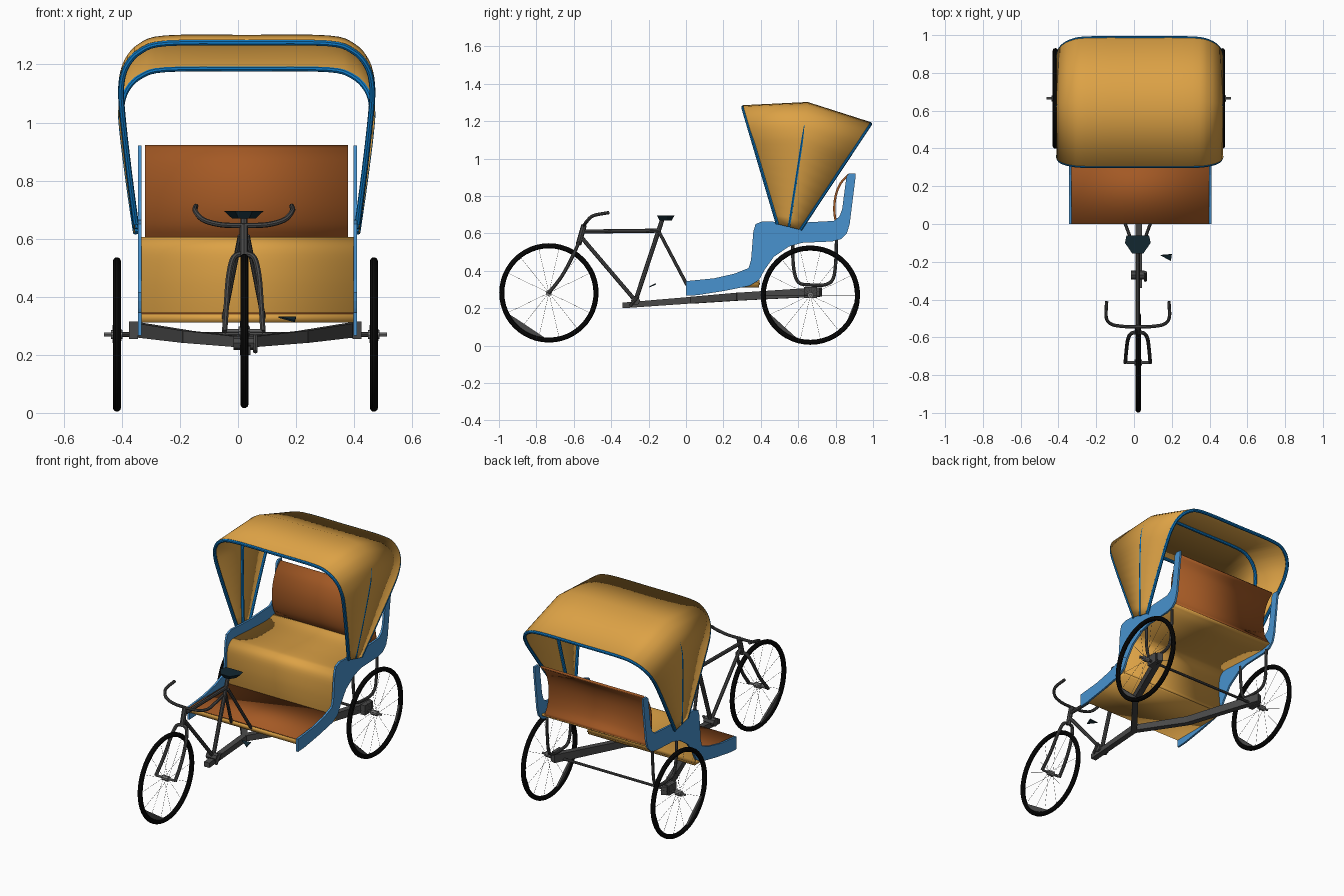
import bpy, bmesh, math
from mathutils import Vector

if "Cube" in bpy.data.objects:
    bpy.data.objects.remove(bpy.data.objects["Cube"])

CX = 0.025  # centre line of the vehicle


def mat(name, rgb):
    m = bpy.data.materials.new(name)
    m.diffuse_color = (*rgb, 1)
    m.use_nodes = True
    m.node_tree.nodes["Principled BSDF"].inputs["Base Color"].default_value = m.diffuse_color
    return m


TAN = mat("tan_cloth", (0.72, 0.36, 0.06))
BROWN = mat("brown_leather", (0.37, 0.10, 0.018))
BLUE = mat("body_blue", (0.065, 0.29, 0.62))
BOW = mat("bow_blue", (0.004, 0.19, 0.55))
STEEL = mat("dark_steel", (0.065, 0.065, 0.065))
HUB = mat("hub_grey", (0.2, 0.2, 0.2))
RUBBER = mat("black_rubber", (0.003, 0.003, 0.003))
SADDLE = mat("saddle_navy", (0.006, 0.02, 0.03))


def mesh(name, verts, faces, m, thick=0, smooth=False):
    me = bpy.data.meshes.new(name)
    me.from_pydata([tuple(v) for v in verts], [], faces)
    bm = bmesh.new()
    bm.from_mesh(me)
    bmesh.ops.recalc_face_normals(bm, faces=bm.faces)
    bm.to_mesh(me)
    bm.free()
    ob = bpy.data.objects.new(name, me)
    bpy.context.collection.objects.link(ob)
    me.materials.append(m)
    if thick:
        s = ob.modifiers.new("thickness", 'SOLIDIFY')
        s.thickness, s.offset = thick, 0
    if smooth:
        bpy.ops.object.select_all(action='DESELECT')
        ob.select_set(True)
        bpy.context.view_layer.objects.active = ob
        bpy.ops.object.shade_smooth_by_angle(angle=math.radians(35))
    return ob


def spline(pts, n=5):
    """Smooth path through the points."""
    p = [Vector(q) for q in pts]
    p = [2 * p[0] - p[1]] + p + [2 * p[-1] - p[-2]]
    out = []
    for a, b, c, d in zip(p, p[1:], p[2:], p[3:]):
        for i in range(n):
            t = i / n
            out.append(0.5 * (2 * b + (c - a) * t + (2 * a - 5 * b + 4 * c - d) * t * t
                              + (3 * b - a - 3 * c + d) * t ** 3))
    return out + [p[-2]]


def tube(name, pts, r, m=STEEL, sides=8, closed=False):
    """Round tube swept along a path."""
    p = [Vector(q) for q in pts]
    n = len(p)
    verts, faces, u = [], [], None
    for i in range(n):
        a = p[i - 1] if closed or i else p[0]
        b = p[(i + 1) % n] if closed or i < n - 1 else p[-1]
        t = (b - a).normalized()
        u = (u - t * u.dot(t)).normalized() if u else t.orthogonal().normalized()
        w = t.cross(u)
        for k in range(sides):
            g = math.tau * k / sides
            verts.append(p[i] + r * (math.cos(g) * u + math.sin(g) * w))
    for i in range(n if closed else n - 1):
        j = (i + 1) % n
        for k in range(sides):
            l = (k + 1) % sides
            faces.append((i * sides + k, i * sides + l, j * sides + l, j * sides + k))
    if not closed:
        faces += [tuple(range(sides)), tuple(range((n - 1) * sides, n * sides))]
    return mesh(name, verts, faces, m, smooth=True)


def beam(name, p, q, w, h1, h2, m=STEEL):
    """Tapered square beam."""
    p, q = Vector(p), Vector(q)
    s = (q - p).cross(Vector((0, 0, 1))).normalized() * w / 2
    verts = []
    for c, h in ((p, h1), (q, h2)):
        z = Vector((0, 0, h / 2))
        verts += [c - s - z, c + s - z, c + s + z, c - s + z]
    return mesh(name, verts, [(0, 1, 2, 3), (4, 5, 6, 7), (0, 1, 5, 4), (1, 2, 6, 5),
                              (2, 3, 7, 6), (3, 0, 4, 7)], m)


def sheet(name, prof, x0, x1, thick, m):
    """Side profile (y, z) drawn across the width."""
    verts = [(x, y, z) for y, z in prof for x in (x0, x1)]
    faces = [(2 * i, 2 * i + 1, 2 * i + 3, 2 * i + 2) for i in range(len(prof) - 1)]
    return mesh(name, verts, faces, m, thick, True)


# Wheels: tyre, spokes, hub, and flat rim fillets
R = 0.252


def wheel(name, x, y, z, chords, stub):
    def at(g, r, dx=0):
        return Vector((x + dx, y + r * math.cos(g), z + r * math.sin(g)))
    tube(name + "_tyre", [at(math.tau * i / 48, R) for i in range(48)], 0.014, RUBBER, 10, True)
    for i in range(14):
        g = math.tau * i / 14
        tube(name + "_spoke", [at(g, 0.01, 0.015 * (-1) ** i), at(g, R)], 0.0008, HUB, 3)
    for a, b in chords:
        arc = [at(math.radians(a + (b - a) * i / 8), R - 0.004) for i in range(9)]
        mesh(name + "_rim_fillet", arc, [tuple(range(9))], STEEL, 0.012)
    tube(name + "_hub", [(x - 0.02, y, z), (x + 0.02, y, z)], 0.016, HUB, 10)
    tube(name + "_axle", [(x - stub, y, z), (x + stub, y, z)], 0.007, HUB)


wheel("front_wheel", 0.022, -0.733, 0.282, [(205, 268), (312, 340)], 0.06)
for side, x in (("left", -0.417), ("right", 0.468)):
    wheel(side + "_rear_wheel", x, 0.665, 0.27, [(148, 178), (200, 256), (318, 358), (38, 62)], 0.045)

# Chassis: central spine and two arms reaching the rear axle
beam("chassis_spine", (CX, -0.34, 0.215), (CX, 0.05, 0.245), 0.035, 0.03, 0.036)
for s in (-1, 1):
    mid, end = (CX + s * 0.2, 0.28, 0.262), (CX + s * 0.38, 0.72, 0.287)
    beam("chassis_arm_front", (CX, 0.03, 0.243), mid, 0.035, 0.036, 0.042)
    beam("chassis_arm_rear", mid, end, 0.035, 0.042, 0.05)
    beam("axle_block", (CX + s * 0.385, 0.63, 0.285), (CX + s * 0.385, 0.70, 0.285), 0.03, 0.06, 0.06)
    # hanger loop under the body
    x = CX + s * 0.36
    tube("body_hanger", spline([(x, 0.57, 0.56), (x, 0.575, 0.42), (x, 0.60, 0.34), (x, 0.66, 0.325),
                                (x, 0.74, 0.325), (x, 0.785, 0.355), (x, 0.80, 0.44), (x, 0.805, 0.57)]), 0.009)
tube("rear_axle_rod", [(-0.40, 0.665, 0.27), (0.45, 0.665, 0.27)], 0.008)

# Cycle frame
BX = 0.02
for name, a, b, r in (("top_tube", (-0.56, 0.61), (-0.145, 0.615), 0.011),
                      ("head_tube", (-0.545, 0.645), (-0.575, 0.54), 0.015),
                      ("down_tube", (-0.56, 0.58), (-0.27, 0.24), 0.011),
                      ("seat_tube", (-0.125, 0.68), (-0.27, 0.24), 0.012)):
    tube(name, [(BX, *a), (BX, *b)], r)
tube("bottom_bracket", [(BX - 0.035, -0.27, 0.24), (BX + 0.035, -0.27, 0.24)], 0.024)
tube("crank", [(BX + 0.04, -0.255, 0.265), (BX + 0.04, -0.30, 0.21)], 0.008)
mesh("pedal_plate", [(0.14, -0.165, 0.33), (0.2, -0.16, 0.33), (0.195, -0.195, 0.315)], [(0, 1, 2)], SADDLE, 0.006)
for s in (-1, 1):
    tube("frame_stay", [(BX + s * 0.012, -0.145, 0.61), (BX + s * 0.068, 0.005, 0.325)], 0.009)
    tube("front_fork", spline([(BX, -0.572, 0.55), (BX + s * 0.035, -0.58, 0.535), (BX + s * 0.052, -0.61, 0.47),
                               (BX + s * 0.06, -0.665, 0.37), (BX + s * 0.066, -0.735, 0.28)]), 0.010)
    tube("handlebar", spline([(BX, -0.545, 0.645), (BX + s * 0.08, -0.542, 0.648), (BX + s * 0.14, -0.53, 0.665),
                              (BX + s * 0.167, -0.495, 0.695), (BX + s * 0.165, -0.41, 0.712)]), 0.009)

# Saddle: broad at the back, narrow at the nose
top = [(-0.03, -0.155), (0.03, -0.155), (0.068, -0.10), (0.06, -0.062), (-0.06, -0.062), (-0.068, -0.10)]
mesh("saddle", [(BX + x, y, 0.695) for x, y in top] + [(BX + x * 0.6, y * 0.7 - 0.033, 0.67) for x, y in top],
     [tuple(range(6)), tuple(range(6, 12))] + [(i, (i + 1) % 6, 6 + (i + 1) % 6, 6 + i) for i in range(6)], SADDLE)

# Body side panels
panel = [(0, 0.267), (0, 0.345), (0.15, 0.36), (0.26, 0.385), (0.335, 0.415), (0.348, 0.46), (0.36, 0.61),
         (0.372, 0.65), (0.41, 0.665), (0.60, 0.657), (0.79, 0.667), (0.82, 0.69), (0.835, 0.73), (0.858, 0.905),
         (0.87, 0.92), (0.905, 0.92), (0.905, 0.89), (0.875, 0.65), (0.86, 0.60), (0.83, 0.57), (0.78, 0.557),
         (0.62, 0.55), (0.55, 0.53), (0.47, 0.475), (0.42, 0.405), (0.39, 0.35), (0.34, 0.32), (0.2, 0.292), (0.06, 0.27)]
n = len(panel)
for name, x in (("left_side_panel", -0.338), ("right_side_panel", 0.403)):
    mesh(name, [(x + d, y, z) for d in (-0.006, 0.006) for y, z in panel],
         [tuple(range(n)), tuple(range(n, 2 * n))]
         + [(i, (i + 1) % n, n + (i + 1) % n, n + i) for i in range(n)], BLUE)

# Floor, seat and backrest
sheet("floor_board", [(0, 0.326), (0.39, 0.326)], -0.332, 0.397, 0.028, TAN)
sheet("floor_mat", [(0.002, 0.343), (0.38, 0.343)], -0.332, 0.397, 0.006, BROWN)
seat = [(0.39, 0.325), (0.378, 0.40), (0.372, 0.48), (0.378, 0.56), (0.405, 0.593), (0.45, 0.60), (0.60, 0.592),
        (0.75, 0.587), (0.835, 0.60)]
sheet("seat", [tuple(p)[:2] for p in spline([(y, z, 0) for y, z in seat], 4)], -0.332, 0.397, 0.012, TAN)
back = [(0.835, 0.60), (0.806, 0.65), (0.793, 0.72), (0.80, 0.80), (0.828, 0.87), (0.875, 0.918)]
sheet("backrest", [tuple(p)[:2] for p in spline([(y, z, 0) for y, z in back], 4)], -0.32, 0.378, 0.012, BROWN)

# Folding hood: cloth over three bows that fan out from the side rails
half = [(0.387, 0), (0.412, 0.30), (0.435, 0.62), (0.438, 0.76), (0.42, 0.87), (0.37, 0.955), (0.28, 0.997)]
arch = [(-x, f) for x, f in half] + [(0, 1.0)] + [(x, f) for x, f in reversed(half)]
bows = [((0.49, 0.65), (0.305, 1.283)), ((0.55, 0.635), (0.65, 1.30)), ((0.61, 0.62), (0.985, 1.193))]


def bow_path(base, peak, inset=0.0):
    return spline([(CX + 0.005 + x * (1 - inset), base[0] + (peak[0] - base[0]) * f,
                    base[1] + (peak[1] - base[1]) * f * (1 - inset)) for x, f in arch], 4)


rows = [bow_path(*b) for b in bows]
k = len(rows[0])
mesh("hood_cloth", [v for r in rows for v in r],
     [(j * k + i, j * k + i + 1, (j + 1) * k + i + 1, (j + 1) * k + i) for j in range(2) for i in range(k - 1)],
     TAN, 0.004, True)
for name, b in zip(("front_bow", "middle_bow", "rear_bow"), bows):
    tube(name, bow_path(*b, 0.014), 0.010, BOW)
